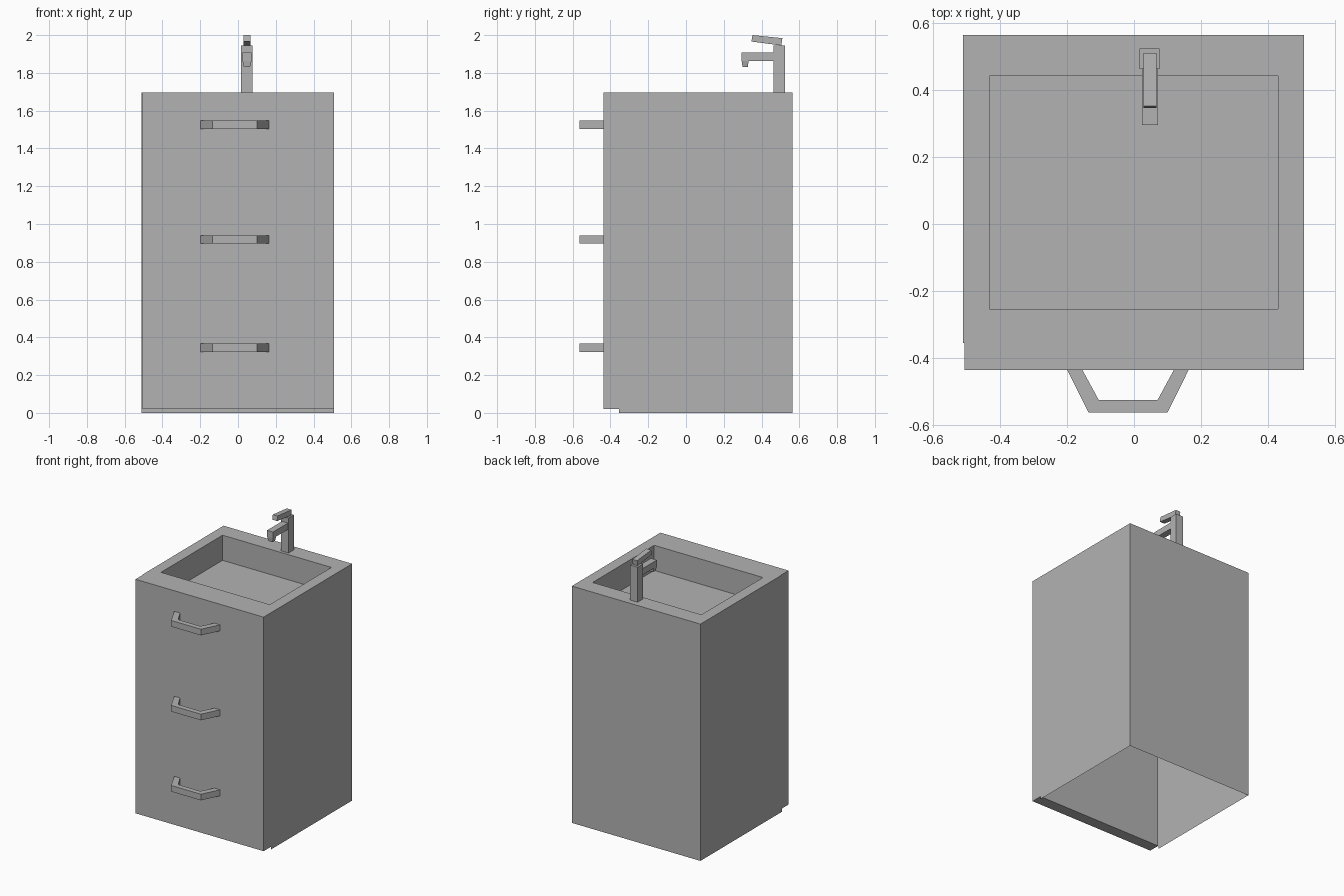
import bpy
import bmesh
from mathutils import Vector

cube = bpy.data.objects.get("Cube")
if cube:
    bpy.data.objects.remove(cube, do_unlink=True)

# Single flat grey
grey = bpy.data.materials.new("plain_grey")
grey.use_nodes = True
grey.diffuse_color = (0.45, 0.45, 0.45, 1)
grey.node_tree.nodes["Principled BSDF"].inputs["Base Color"].default_value = grey.diffuse_color


def finish(bm, name):
    mesh = bpy.data.meshes.new(name)
    bm.to_mesh(mesh)
    bm.free()
    mesh.materials.append(grey)
    obj = bpy.data.objects.new(name, mesh)
    bpy.context.collection.objects.link(obj)
    return obj


def add_box(bm, low, high):
    """Add a box between two corners and return its vertices."""
    verts = bmesh.ops.create_cube(bm, size=1)["verts"]
    low, high = Vector(low), Vector(high)
    for v in verts:
        v.co = (low + high) / 2 + v.co * (high - low)
    return verts


def box(name, low, high):
    bm = bmesh.new()
    add_box(bm, low, high)
    return finish(bm, name)


def prism(name, outline, axis, start, end):
    """Extrude a closed 2D outline along x (outline is y, z) or z (outline is x, y)."""
    bm = bmesh.new()
    place = (lambda p: (start, *p)) if axis == "x" else (lambda p: (*p, start))
    face = bm.faces.new([bm.verts.new(place(p)) for p in outline])
    moved = bmesh.ops.extrude_face_region(bm, geom=[face])["geom"]
    shift = Vector((end - start, 0, 0)) if axis == "x" else Vector((0, 0, end - start))
    bmesh.ops.translate(bm, vec=shift, verts=[g for g in moved if isinstance(g, bmesh.types.BMVert)])
    bmesh.ops.recalc_face_normals(bm, faces=bm.faces)
    return finish(bm, name)


TOP = 1.695
FRONT, PANEL_BACK, BACK = -0.436, -0.355, 0.565

# Cabinet shell: open underneath and closed at the front by the panel,
# with the basin sunk into its top face
bm = bmesh.new()
add_box(bm, (-0.51, PANEL_BACK, 0), (0.508, BACK, TOP))
bm.normal_update()
bmesh.ops.delete(bm, geom=[f for f in bm.faces if f.normal.z < -0.5 or f.normal.y < -0.5],
                 context="FACES_ONLY")
top = next(f for f in bm.faces if f.normal.z > 0.5)
bmesh.ops.inset_individual(bm, faces=[top], thickness=0.08)
for v in top.verts:
    v.co.x = 0.43 if v.co.x > 0 else -0.432
    v.co.y = 0.442 if v.co.y > 0.1 else -0.254
floor = bmesh.ops.extrude_discrete_faces(bm, faces=[top])["faces"][0]
bmesh.ops.translate(bm, verts=floor.verts, vec=(0, 0, -0.18))
finish(bm, "cabinet_with_basin")

# Front panel, raised slightly above the ground
box("front_panel", (-0.506, FRONT, 0.02), (0.508, PANEL_BACK, TOP))

# Three bent drawer handles
handle = [(-0.199, FRONT), (-0.136, -0.563), (0.1, -0.563), (0.163, FRONT),
          (0.119, FRONT), (0.07, -0.526), (-0.105, -0.526), (-0.154, FRONT)]
for label, z in (("lower", 0.345), ("middle", 0.918), ("upper", 1.526)):
    prism(label + "_handle", handle, "z", z - 0.022, z + 0.022)

# Tap: post, spout, tapered nozzle and tilted lever
box("tap_post", (0.017, 0.463, TOP), (0.076, 0.524, 1.945))
box("tap_spout", (0.024, 0.295, 1.862), (0.071, 0.463, 1.908))
bm = bmesh.new()
for v in add_box(bm, (0.024, 0.295, 1.832), (0.071, 0.331, 1.862)):
    if v.co.z < 1.85:
        v.co.x = 0.0475 + (v.co.x - 0.0475) * 0.7
        v.co.y = 0.315 + (v.co.y - 0.315) * 0.8
finish(bm, "tap_nozzle")
prism("tap_lever", [(0.346, 1.966), (0.352, 2.0), (0.51, 1.984), (0.505, 1.945)],
      "x", 0.029, 0.067)
